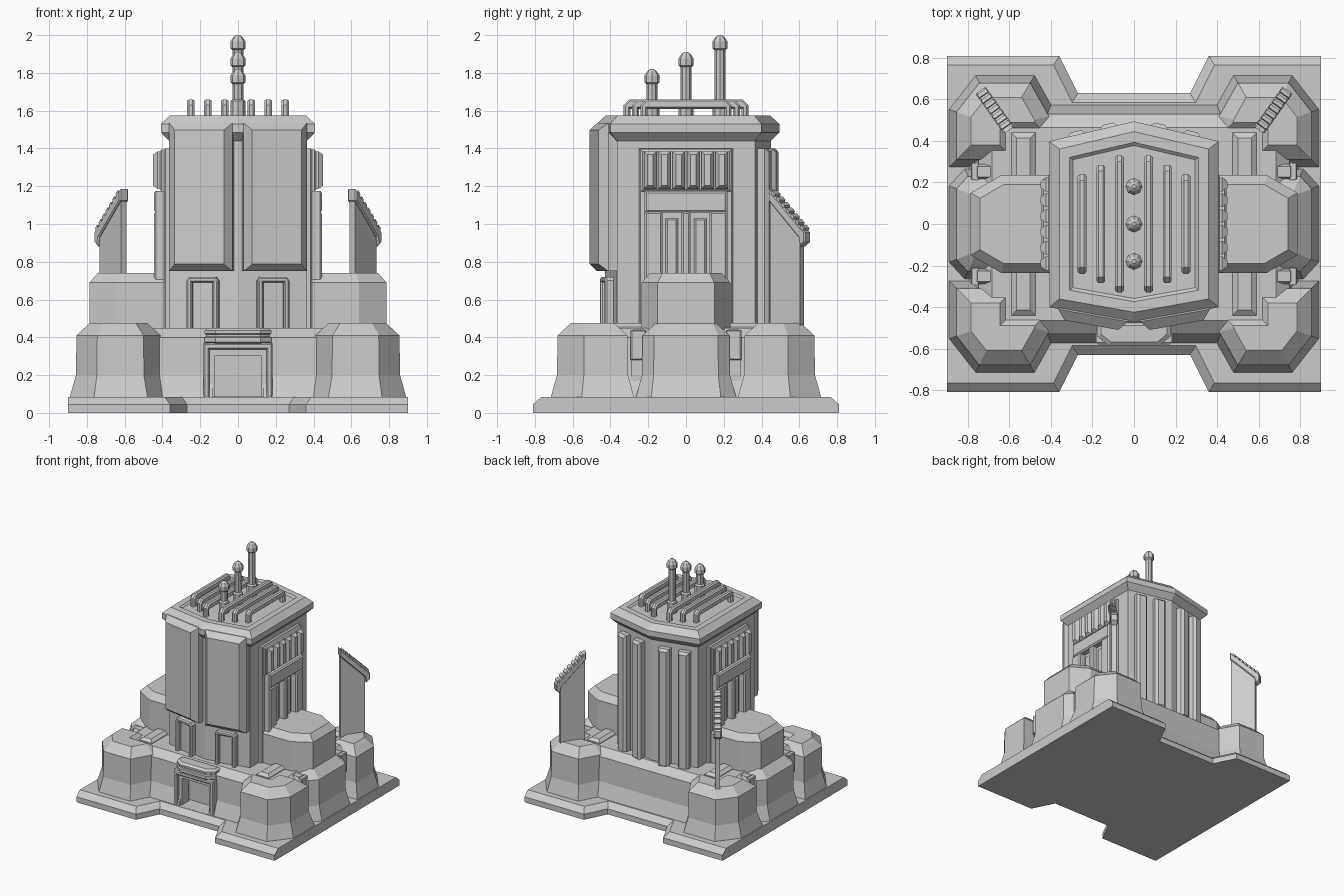
import bpy, bmesh
from math import sin, cos, pi, radians, atan2, degrees
from mathutils import Vector, Matrix

if "Cube" in bpy.data.objects:
    bpy.data.objects.remove(bpy.data.objects["Cube"])


def offset(poly, d):
    """Mitred outward offset of a CCW polygon."""
    pts = [Vector(p) for p in poly]
    out = []
    for i, p in enumerate(pts):
        e1 = (p - pts[i - 1]).normalized()
        e2 = (pts[(i + 1) % len(pts)] - p).normalized()
        n1, n2 = Vector((e1.y, -e1.x)), Vector((e2.y, -e2.x))
        out.append(p + (n1 + n2) * d / (1 + n1.dot(n2)))
    return out


def loft(name, poly, levels, mat=None, mirror=""):
    """Stack offset copies of a polygon at (height, offset) levels and skin them."""
    area = sum(poly[i - 1][0] * p[1] - p[0] * poly[i - 1][1] for i, p in enumerate(poly))
    if area < 0:
        poly = poly[::-1]
    bm = bmesh.new()
    rings = [[bm.verts.new((p.x, p.y, h)) for p in offset(poly, d)] for h, d in levels]
    n = len(poly)
    for a, b in zip(rings, rings[1:]):
        for i in range(n):
            bm.faces.new((a[i], a[(i + 1) % n], b[(i + 1) % n], b[i]))
    bm.faces.new(rings[0][::-1])
    bm.faces.new(rings[-1])
    if mat:
        bm.transform(mat)
    bmesh.ops.recalc_face_normals(bm, faces=bm.faces)
    me = bpy.data.meshes.new(name)
    bm.to_mesh(me)
    bm.free()
    ob = bpy.data.objects.new(name, me)
    bpy.context.collection.objects.link(ob)
    if mirror:
        m = ob.modifiers.new("mirror", 'MIRROR')
        m.use_axis = ("X" in mirror, "Y" in mirror, False)
        m.use_mirror_merge = False
    return ob


def wall_frame(x, y, deg):
    """Local frame on a wall: u horizontal, v up, w outward (0 deg faces -y, 90 faces +x)."""
    a = radians(deg)
    return Matrix(((cos(a), 0, sin(a), x), (sin(a), 0, -cos(a), y), (0, 1, 0, 0), (0, 0, 0, 1)))


def rect(u0, u1, v0, v1):
    return [(u0, v0), (u1, v0), (u1, v1), (u0, v1)]


def sym(half):
    """Complete a right-hand half outline (bottom to top) by mirroring in x."""
    return half + [(-x, y) for x, y in reversed(half) if x > 0]


# ground plate with notches at front and back, sides kept vertical
plate = loft("base_plate", sym([(.27, -.63), (.36, -.81), (.9, -.81), (.9, .81), (.36, .81), (.27, .63)]),
             [(0, 0), (.045, 0), (.085, -.045)])
for v in plate.data.vertices:
    if abs(v.co.x) > .8:
        v.co.x = .9 if v.co.x > 0 else -.9

# fortified lower storey
core = loft("lower_wall", rect(-.75, .75, -.53, .53), [(.05, .055), (.2, .005), (.4, 0), (.45, -.065)])
flare = [(.05, .045), (.2, .003), (.41, 0), (.475, -.07)]
loft("corner_bastion", [(.855, .31), (.855, .54), (.745, .68), (.5, .68), (.41, .52), (.41, .42),
                        (.575, .42), (.575, .31)], flare, mirror="XY")
loft("side_bastion", [(.5, -.23), (.8, -.23), (.855, -.17), (.855, .17), (.8, .23), (.5, .23)], flare, mirror="X")
loft("gap_buttress", rect(.66, .765, .215, .29), [(.05, 0), (.42, 0), (.445, -.012)], mirror="XY")
loft("gap_plate", rect(.212, .293, .28, .44), [(0, 0), (.03, 0), (.035, -.006)], wall_frame(.75, 0, 90), "XY")
loft("deck_hatch", rect(.475, .59, .2, .44), [(.43, 0), (.455, 0), (.475, -.025)], mirror="XY")

# entrance: cut opening, stepped frame and canopy
cutter = loft("entrance_cutter", rect(-.135, .135, -.75, -.44), [(.0855, 0), (.31, 0)])
cutter.hide_render = True
cutter.hide_viewport = False
cutter.display_type = 'WIRE'
cut = core.modifiers.new("entrance", 'BOOLEAN')
cut.object, cut.operation, cut.solver = cutter, 'DIFFERENCE', 'EXACT'
arch = lambda i, o, t, T: [(i, .05), (o, .05), (o, T), (-o, T), (-o, .05), (-i, .05), (-i, t), (i, t)]
loft("entrance_frame", arch(.15, .182, .335, .37), [(-.05, 0), (.04, 0), (.05, -.008)], wall_frame(0, -.53, 0))
loft("entrance_inner_frame", arch(.122, .155, .305, .34), [(-.07, 0), (.02, 0)], wall_frame(0, -.53, 0))
loft("entrance_canopy", sym([(.12, -.588), (.178, -.54), (.178, -.47)]),
     [(.36, -.02), (.375, 0), (.4, 0), (.405, -.01), (.415, -.01), (.42, 0), (.435, 0), (.45, -.02)])

# side pods
loft("side_pod", [(.35, -.235), (.64, -.235), (.787, -.15), (.787, .15), (.64, .235), (.35, .235)],
     [(.44, 0), (.69, 0), (.74, -.045)], mirror="X")

# main tower with flared eave and sunken roof
loft("main_tower", sym([(0, -.43), (.365, -.365), (.365, .365), (0, .45)]),
     [(.42, 0), (1.44, 0), (1.485, .043), (1.53, .043), (1.575, -.005), (1.575, -.055), (1.562, -.07)])

# front armour panels and doorways on the angled faces
front = wall_frame(0, -.43, degrees(atan2(.065, .365)))
loft("front_panel", rect(.022, .362, .75, 1.535), [(-.02, 0), (.045, 0), (.092, -.038)], front, "X")
loft("front_doorway", [(.1, .43), (.1, .7), (.115, .72), (.255, .72), (.27, .7), (.27, .43),
                       (.24, .43), (.24, .69), (.13, .69), (.13, .43)],
     [(-.02, 0), (.035, 0), (.045, -.008)], front, "X")
loft("front_door", rect(.125, .245, .43, .695), [(-.02, 0), (.012, 0)], front, "X")

# side walls: backing panel, window frame and louvres
side = wall_frame(.365, 0, 90)
loft("side_panel", rect(-.25, .25, .44, 1.4), [(-.02, 0), (.02, 0), (.028, -.008)], side, "X")
loft("side_window_lintel", rect(-.22, .22, 1.06, 1.175), [(0, 0), (.07, 0), (.08, -.012)], side, "X")
for tag, u0, u1 in (("rear", .125, .22), ("middle", -.024, .024), ("front", -.22, -.125)):
    loft("side_window_post_" + tag, rect(u0, u1, .44, 1.065), [(0, 0), (.07, 0), (.08, -.01)], side, "X")
for s in (-1, 1):
    loft("side_window_inset", rect(s * .075 - .033, s * .075 + .033, .6, 1.03),
         [(0, 0), (.035, 0), (.045, -.01)], side, "X")
loft("louvre_frame", rect(-.24, .24, 1.172, 1.395), [(0, 0), (.04, 0), (.048, -.01)], side, "X")
for i in range(6):
    c = (i - 2.5) * .076
    loft("louvre", rect(c - .033, c + .033, 1.185, 1.385), [(.02, 0), (.06, 0), (.085, -.018)], side, "X")

# vertical ribs on the angled back faces
back = wall_frame(0, .45, 180 - degrees(atan2(.085, .365)))
for c in (.115, .275):
    loft("back_rib", rect(-c - .045, -c + .045, .43, 1.4), [(-.02, 0), (.04, 0), (.06, -.018)], back, "X")

# roof conduits
for x, l in ((.07, .33), (.16, .285), (.25, .24)):
    half = [(l - .035, 1.61), (l - .035, 1.555), (l, 1.555), (l, 1.63), (l - .03, 1.66)]
    loft("roof_conduit", half + [(-u, v) for u, v in reversed(half)],
         [(-.021, -.009), (-.01, 0), (.01, 0), (.021, -.009)], wall_frame(x, 0, 90), "X")

# antennas
for y, t in ((-.18, 1.82), (0, 1.91), (.18, 2.0)):
    ring = [(.028 * cos(k * pi / 4), y + .028 * sin(k * pi / 4)) for k in range(8)]
    loft("antenna", ring, [(1.55, .01), (1.65, .01), (1.66, 0), (t - .08, 0), (t - .07, .012),
                           (t - .035, .012), (t - .01, -.004), (t, -.016)])

# rear corner blades with stepped sloping caps
blade = wall_frame(.605, .455, degrees(atan2(.19, .135)))
loft("corner_blade", [(.0, .43), (.195, .43), (.195, .95), (0, 1.15)], [(-.018, 0), (.018, 0)], blade, "X")
loft("blade_cap", [(-.005, 1.185), (.232, .955), (.232, .905), (.2, .88), (.19, .93), (-.005, 1.125)],
     [(-.03, -.006), (-.022, 0), (.022, 0), (.03, -.006)], blade, "X")
for i in range(7):
    s = .012 + i * .031
    z = 1.18 - s * .97
    loft("blade_step", [(s, z - .015), (s + .018, z - .032), (s + .026, z - .01), (s + .008, z + .008)],
         [(-.026, 0), (.026, 0)], blade, "X")
